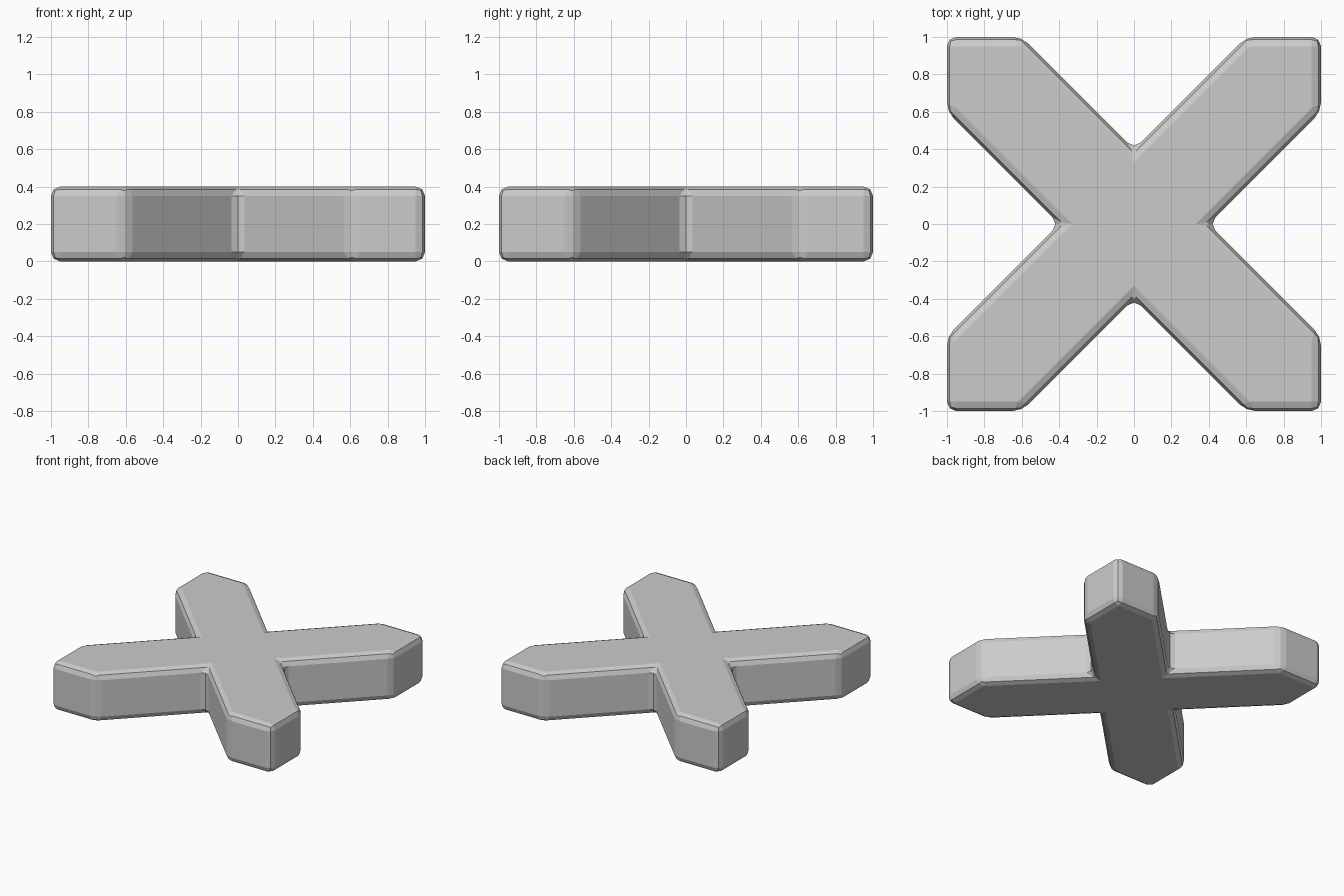
import bpy, bmesh

if "Cube" in bpy.data.objects:
    bpy.data.objects.remove(bpy.data.objects["Cube"])

HEIGHT, BEVEL = 0.4, 0.05

# X-shaped outline: one quarter, rotated four times
quarter = [(0.4, 0.0), (1.0, 0.6), (1.0, 1.0), (0.6, 1.0)]
outline = []
for i in range(4):
    outline += quarter
    quarter = [(-y, x) for x, y in quarter]

# Extrude the outline into a slab
bm = bmesh.new()
face = bm.faces.new([bm.verts.new((x, y, 0)) for x, y in outline])
top = bmesh.ops.extrude_face_region(bm, geom=[face], use_keep_orig=True)
bmesh.ops.translate(bm, vec=(0, 0, HEIGHT),
                    verts=[g for g in top["geom"] if isinstance(g, bmesh.types.BMVert)])
bmesh.ops.recalc_face_normals(bm, faces=bm.faces)

mesh = bpy.data.meshes.new("cross_block")
bm.to_mesh(mesh)
bm.free()
block = bpy.data.objects.new("cross_block", mesh)
bpy.context.collection.objects.link(block)

# Two-segment bevel on every edge, flat shaded
bevel = block.modifiers.new("edge_bevel", "BEVEL")
bevel.width = BEVEL
bevel.segments = 2
bevel.limit_method = "ANGLE"
